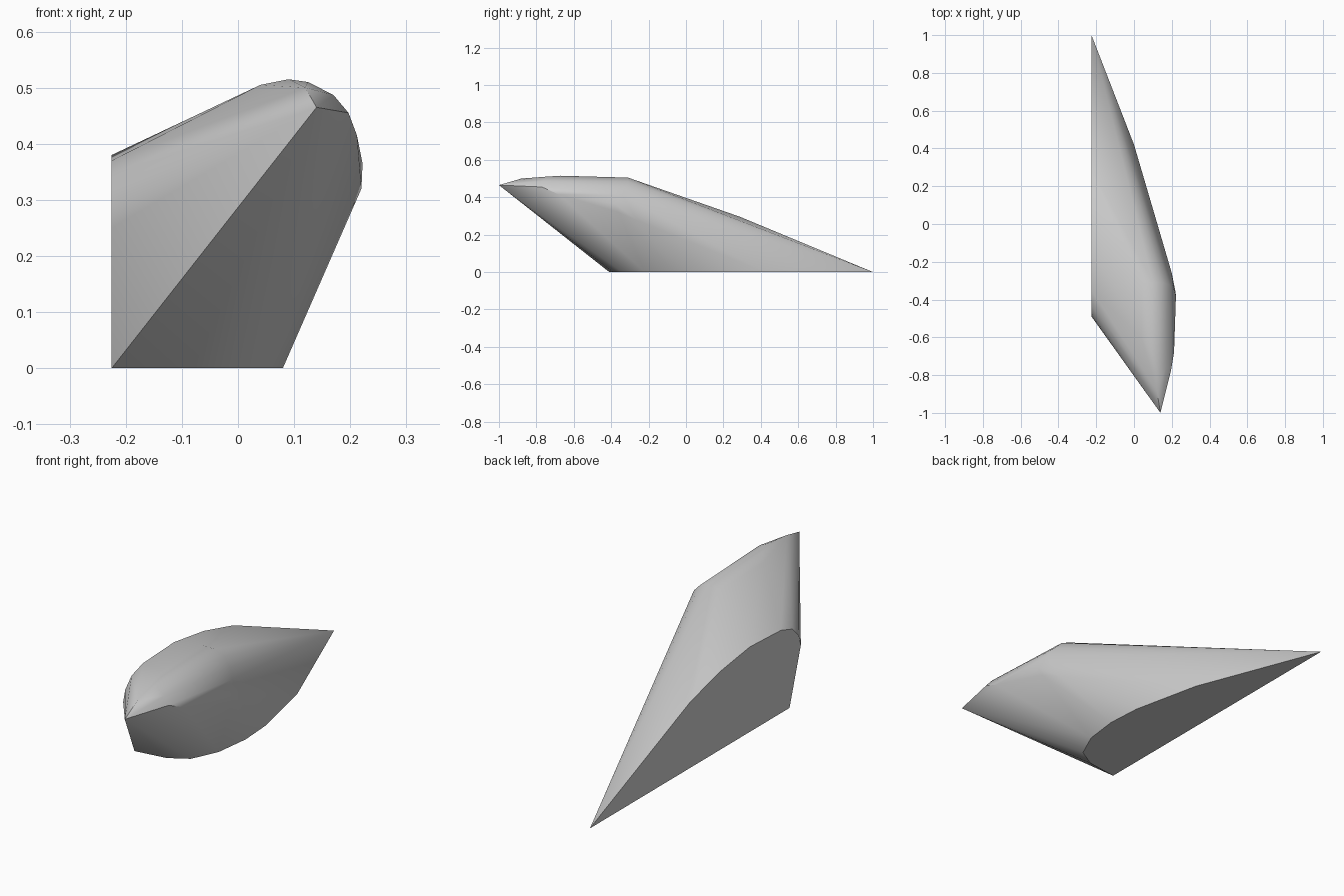
import bpy
import bmesh
import math

default_cube = bpy.data.objects.get("Cube")
if default_cube:
    bpy.data.objects.remove(default_cube, do_unlink=True)

FLAT_SIDE_X = -0.225


def make_material(name, colour):
    material = bpy.data.materials.new(name)
    material.use_nodes = True
    material.diffuse_color = colour
    shader = material.node_tree.nodes["Principled BSDF"]
    shader.inputs["Base Color"].default_value = colour
    return material


def skin_over_profiles(name, profiles, material):
    """Stretch one convex skin over several profile curves."""
    bm = bmesh.new()
    for profile in profiles:
        for point in profile:
            bm.verts.new(point)
    hull = bmesh.ops.convex_hull(bm, input=bm.verts)
    unused = set(hull["geom_interior"]) | set(hull["geom_unused"])
    loose = [item for item in unused if isinstance(item, bmesh.types.BMVert)]
    bmesh.ops.delete(bm, geom=loose, context="VERTS")
    # Merge the triangles of the flat side and the flat base
    bmesh.ops.dissolve_limit(bm, angle_limit=math.radians(0.5),
                             verts=bm.verts, edges=bm.edges)
    bmesh.ops.recalc_face_normals(bm, faces=bm.faces)
    mesh = bpy.data.meshes.new(name)
    bm.to_mesh(mesh)
    bm.free()
    mesh.materials.append(material)
    part = bpy.data.objects.new(name, mesh)
    bpy.context.collection.objects.link(part)
    return part


# Flat side outline, given as (y, z)
side_outline = [(1, 0), (.29, .295), (.08, .35), (-.13, .38), (-.35, .37),
                (-.43, .345), (-.475, .3), (-.49, .25), (-.41, 0)]
side_profile = [(FLAT_SIDE_X, y, z) for y, z in side_outline]

# Flat base outline, given as (x, y)
base_outline = [(0, .42), (.07, .1), (.08, -.06), (.06, -.22),
                (.005, -.34), (-.08, -.39)]
base_profile = [(x, y, 0) for x, y in base_outline]

# Rounded shoulder, then the nose section and its pointed tip
shoulder = [(.04, -.3, .5), (.1, -.31, .505), (.15, -.31, .485),
            (.185, -.32, .45), (.21, -.34, .41), (.222, -.38, .365),
            (.22, -.36, .32), (.2, -.26, .275)]
nose = [(.04, -.6, .505), (.09, -.67, .515), (.125, -.75, .51),
        (.17, -.76, .487), (.197, -.77, .455), (.212, -.68, .415),
        (.12, -.88, .5)]
tip = [(.14, -1, .465)]

grey = make_material("plain_grey", (0.6, 0.6, 0.6, 1))
shell = skin_over_profiles(
    "pointed_shell", [side_profile, base_profile, shoulder, nose, tip], grey)

# Round the skin while keeping the flat side and base crisp
bpy.ops.object.select_all(action="DESELECT")
shell.select_set(True)
bpy.context.view_layer.objects.active = shell
bpy.ops.object.shade_smooth_by_angle(angle=math.radians(30))
